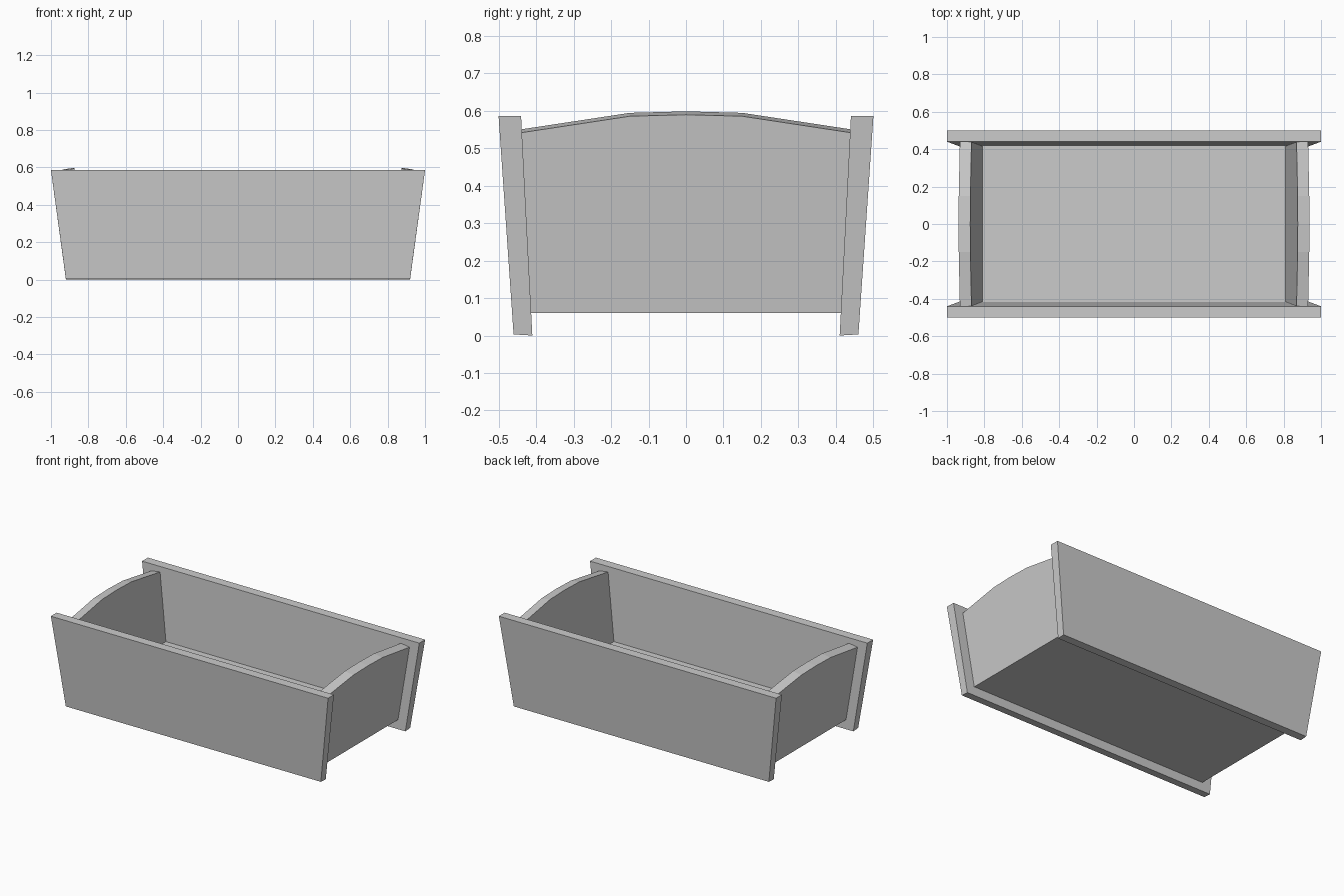
import bpy
import bmesh

cube = bpy.data.objects.get("Cube")
if cube:
    bpy.data.objects.remove(cube, do_unlink=True)

grey = bpy.data.materials.new("plain grey")
grey.use_nodes = True
colour = (0.6, 0.6, 0.6, 1)
grey.diffuse_color = colour
grey.node_tree.nodes["Principled BSDF"].inputs["Base Color"].default_value = colour


def loft(name, first, second):
    """Solid between two matching outlines."""
    bm = bmesh.new()
    a = [bm.verts.new(p) for p in first]
    b = [bm.verts.new(p) for p in second]
    bm.faces.new(a)
    bm.faces.new(b[::-1])
    for i in range(len(a)):
        j = (i + 1) % len(a)
        bm.faces.new((a[j], a[i], b[i], b[j]))
    bmesh.ops.recalc_face_normals(bm, faces=bm.faces[:])
    mesh = bpy.data.meshes.new(name)
    bm.to_mesh(mesh)
    bm.free()
    mesh.materials.append(grey)
    obj = bpy.data.objects.new(name, mesh)
    bpy.context.collection.objects.link(obj)
    return obj


TOP = 0.585
LEAN = 0.08 / TOP


def inner_y(z):
    return 0.41 + 0.03 * z / TOP


def end_x(z):
    return 0.857 + LEAN * z


# Long side panels, leaning outward with tapered ends
for name, s in (("front_panel", -1), ("back_panel", 1)):
    outer = [(-0.92, s * 0.46, 0.003), (0.92, s * 0.46, 0.003),
             (1, s * 0.5, TOP), (-1, s * 0.5, TOP)]
    inner = [(-0.92, s * 0.41, 0), (0.92, s * 0.41, 0),
             (1, s * 0.44, TOP), (-1, s * 0.44, TOP)]
    loft(name, outer, inner)

# End panels with an arched top, tilted so the inner edge sits higher
arch = [(0.44, 0.541), (0.15, 0.585), (0, 0.589), (-0.15, 0.585), (-0.44, 0.541)]
outline = [(-inner_y(0.06), 0.06), (inner_y(0.06), 0.06)] + arch
for name, s in (("right_end_panel", -1), ("left_end_panel", 1)):
    outer = [(s * end_x(z), y, z) for y, z in outline]
    inner = [(s * (end_x(z) - 0.062), y, z + (0.009 if z > 0.1 else 0))
             for y, z in outline]
    loft(name, outer, inner)

# Floor board between the four panels
FLOOR = (0.06, 0.12)
rings = []
for z in FLOOR:
    x, y = end_x(z) - 0.062, inner_y(z)
    rings.append([(-x, -y, z), (x, -y, z), (x, y, z), (-x, y, z)])
loft("floor_board", *rings)
